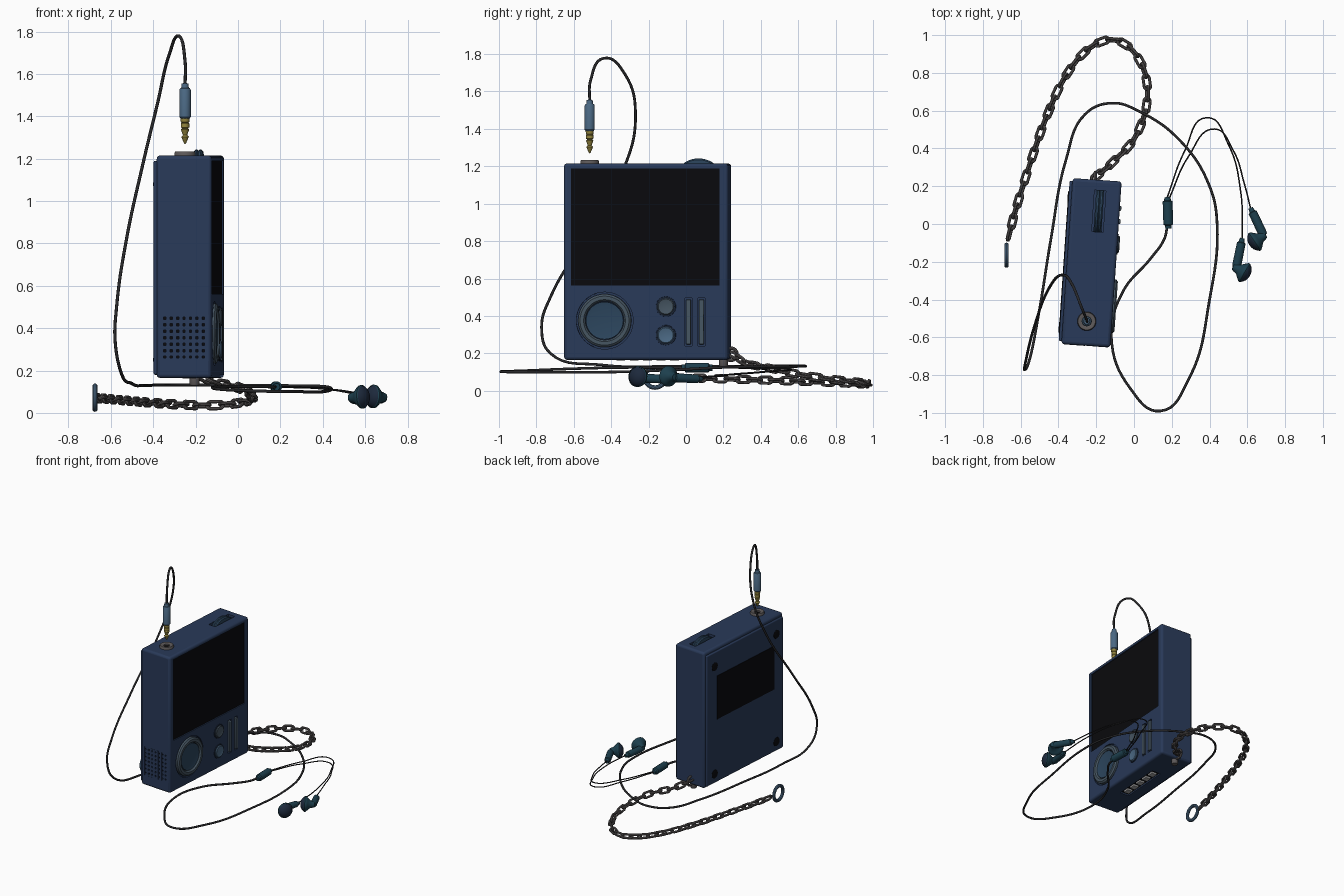
import bpy, bmesh
from math import pi, cos, sin, radians
from mathutils import Vector, Matrix

T, R = Matrix.Translation, Matrix.Rotation
# local device frame: x = thickness (screen on +x), y = width, z = height
M = T((-0.23, -0.205, 0)) @ R(radians(-3.9), 4, 'Z')
FACE_X = R(pi / 2, 4, 'Y')

def mat(name, col):
    m = bpy.data.materials.new(name)
    m.diffuse_color = (*col, 1)
    return m

NAVY = mat("navy", (0.022, 0.042, 0.10))
DARK = mat("dark_navy", (0.012, 0.022, 0.045))
BLACK = mat("black", (0.003, 0.003, 0.004))
BLUE = mat("steel_blue", (0.07, 0.14, 0.23))
DIAL = mat("dial_blue", (0.025, 0.06, 0.11))
SLATE = mat("slate", (0.06, 0.09, 0.12))
TEAL = mat("teal", (0.012, 0.05, 0.075))
GOLD = mat("gold", (0.30, 0.24, 0.05))
METAL = mat("chain_metal", (0.11, 0.10, 0.10))
PIN = mat("pin_metal", (0.4, 0.4, 0.4))
CORD = mat("cord", (0.02, 0.02, 0.022))

def add(name, bm, m, mx=Matrix()):
    bmesh.ops.recalc_face_normals(bm, faces=bm.faces)
    me = bpy.data.meshes.new(name)
    bm.to_mesh(me)
    bm.free()
    ob = bpy.data.objects.new(name, me)
    ob.matrix_world = mx
    bpy.context.collection.objects.link(ob)
    if m:
        me.materials.append(m)
    return ob

def box(name, lo, hi, m, bevel=0.0):
    lo, hi = Vector(lo), Vector(hi)
    bm = bmesh.new()
    bmesh.ops.create_cube(bm, size=1, matrix=T((lo + hi) / 2) @ Matrix.Diagonal((*(hi - lo), 1)))
    ob = add(name, bm, m, M)
    if bevel:
        b = ob.modifiers.new("bevel", 'BEVEL')
        b.width, b.segments = bevel, 3
    return ob

def lathe(name, prof, m, mx, n=32, closed=False):
    """Turn (radius, height) points about z."""
    bm = bmesh.new()
    vs = [bm.verts.new((r, 0, h)) for r, h in prof]
    es = [bm.edges.new(p) for p in zip(vs, vs[1:])]
    if closed:
        es.append(bm.edges.new((vs[-1], vs[0])))
    bmesh.ops.spin(bm, geom=vs + es, cent=(0, 0, 0), axis=(0, 0, 1), angle=2 * pi, steps=n)
    bmesh.ops.remove_doubles(bm, verts=bm.verts, dist=1e-5)
    return add(name, bm, m, mx)

def circle(r, h, n=10, c=0.0):
    return [(c + r * cos(2 * pi * i / n), h + r * sin(2 * pi * i / n)) for i in range(n)]

def cord(name, pts, r, m=CORD):
    cu = bpy.data.curves.new(name, 'CURVE')
    cu.dimensions, cu.bevel_depth, cu.bevel_resolution = '3D', r, 2
    cu.resolution_u, cu.use_fill_caps = 8, True
    sp = cu.splines.new('BEZIER')
    sp.bezier_points.add(len(pts) - 1)
    for b, p in zip(sp.bezier_points, pts):
        b.co, b.handle_left_type, b.handle_right_type = p, 'AUTO', 'AUTO'
    cu.materials.append(m)
    bpy.context.collection.objects.link(bpy.data.objects.new(name, cu))

# body shell and recesses
body = box("body_shell", (-0.125, -0.44, 0.165), (0.135, 0.44, 1.215), NAVY, 0.016)
box("back_plate", (-0.14, -0.425, 0.18), (-0.12, 0.425, 1.19), NAVY, 0.007)
disc = [(0, -0.02), (0.152, -0.02), (0.152, 0.05), (0, 0.05)]
cutters = [
    box("cut_screen", (0.12, -0.402, 0.562), (0.2, 0.395, 1.188), None),
    box("cut_thumbwheel", (-0.005, 0.165, 1.15), (0.055, 0.385, 1.3), None),
    box("cut_speaker", (-0.105, -0.5, 0.245), (0.115, -0.43, 0.465), None),
    box("cut_contacts", (-0.035, -0.19, 0.1), (0.035, 0.19, 0.178), None),
    lathe("cut_dial", disc, None, M @ T((0.14, -0.221, 0.375)) @ FACE_X, 48)]
for u in (0.228, 0.298):
    cutters.append(box("cut_slider", (0.122, u - 0.019, 0.24), (0.2, u + 0.019, 0.495), None))
for c in cutters:
    b = body.modifiers.new("cut", 'BOOLEAN')
    b.object, b.operation, b.solver = c, 'DIFFERENCE', 'EXACT'
    c.hide_render = True
    c.hide_viewport = True

# front panel: screen, dial, buttons, slider bars
box("screen", (0.115, -0.402, 0.562), (0.127, 0.395, 1.188), BLACK)
dial = M @ T((0.12, -0.221, 0.375)) @ FACE_X
lathe("dial_ring", [(0.103, 0), (0.103, 0.02), (0.112, 0.031), (0.131, 0.031),
                    (0.142, 0.022), (0.142, 0)], SLATE, dial, 48)
lathe("dial_centre", [(0, 0.015), (0.08, 0.018), (0.1, 0.022), (0.1, 0)], DIAL, dial, 48)
for z, m in ((0.45, SLATE), (0.297, BLUE)):
    p = M @ T((0.13, 0.107, z)) @ FACE_X
    lathe("button", [(0, 0.012), (0.03, 0.014), (0.04, 0.017), (0.045, 0.012), (0.045, 0)], m, p)
    lathe("button_rim", [(0.046, 0), (0.046, 0.009), (0.053, 0.009), (0.055, 0)], DARK, p)
for u in (0.228, 0.298):
    box("slider_bar", (0.118, u - 0.013, 0.248), (0.143, u + 0.013, 0.487), SLATE, 0.005)

# speaker grille: dark backing with crossing bars
box("speaker_back", (-0.105, -0.431, 0.245), (0.115, -0.426, 0.465), BLACK)
for i in range(8):
    a = i * 0.0305
    box("speaker_bar", (-0.111 + a, -0.441, 0.245), (-0.092 + a, -0.428, 0.465), NAVY)
    box("speaker_bar", (-0.105, -0.439, 0.239 + a), (0.115, -0.428, 0.258 + a), NAVY)

# top thumbwheel and socket
lathe("thumbwheel", [(0, -0.021), (0.128, -0.021), (0.135, -0.014), (0.135, -0.005), (0.130, 0),
                     (0.135, 0.005), (0.135, 0.014), (0.128, 0.021), (0, 0.021)],
      DIAL, M @ T((0.025, 0.275, 1.107)) @ FACE_X, 48)
lathe("socket", [(0.021, 1.2), (0.021, 1.228), (0.034, 1.233), (0.046, 1.233), (0.05, 1.226),
                 (0.05, 1.2)], METAL, T((-0.25, -0.515, 0)))
lathe("socket_hole", [(0, 1.218), (0.022, 1.218)], BLACK, T((-0.25, -0.515, 0)))

# back label and screws
box("back_label", (-0.143, -0.325, 0.665), (-0.13, 0.315, 1.0), BLACK)
for u in (-0.35, 0.34):
    for z in (0.25, 1.08):
        p = M @ T((-0.139, u, z)) @ FACE_X
        lathe("screw", [(0, -0.006), (0.024, -0.006), (0.032, -0.003), (0.034, 0.004)], BLACK, p, 24)

# bottom contacts
box("contact_bed", (-0.035, -0.19, 0.176), (0.035, 0.19, 0.18), BLACK)
for i in range(5):
    u = (i - 2) * 0.072
    box("contact", (-0.022, u - 0.024, 0.162), (0.022, u + 0.024, 0.178), PIN, 0.004)

# plug: gold pin and blue handle
plug = T((-0.25, -0.515, 0))
lathe("plug_pin", [(0, 1.268), (0.006, 1.275), (0.018, 1.303), (0.010, 1.311), (0.020, 1.338),
                   (0.013, 1.343), (0.020, 1.348), (0.020, 1.366), (0.017, 1.369), (0.02, 1.372),
                   (0.022, 1.395)], GOLD, plug, 24)
lathe("plug_handle", [(0, 1.39), (0.022, 1.39), (0.027, 1.396), (0.027, 1.525), (0.023, 1.532),
                      (0.018, 1.534), (0.016, 1.555), (0, 1.557)], BLUE, plug, 24)

# main cable
cord("main_cable", [(-0.25, -0.515, 1.54), (-0.25, -0.51, 1.66), (-0.278, -0.44, 1.778),
    (-0.325, -0.325, 1.69), (-0.38, -0.27, 1.46), (-0.45, -0.34, 1.17), (-0.53, -0.55, 0.8),
    (-0.573, -0.725, 0.5), (-0.58, -0.772, 0.34), (-0.555, -0.725, 0.2), (-0.50, -0.45, 0.138),
    (-0.44, -0.08, 0.13), (-0.36, 0.34, 0.132), (-0.26, 0.58, 0.132), (-0.12, 0.64, 0.132),
    (0.03, 0.595, 0.13), (0.25, 0.435, 0.128), (0.4, 0.2, 0.125), (0.44, 0.0, 0.115),
    (0.40, -0.4, 0.1), (0.29, -0.82, 0.1), (0.14, -0.99, 0.102), (-0.02, -0.87, 0.107),
    (-0.12, -0.6, 0.118), (-0.06, -0.36, 0.124), (0.09, -0.18, 0.124), (0.16, -0.08, 0.123),
    (0.177, -0.01, 0.123)], 0.0075)

def along(a, b):
    a, b = Vector(a), Vector(b)
    return T(a) @ (b - a).to_track_quat('Z', 'Y').to_matrix().to_4x4()

# splitter and earbud wires
lathe("splitter", [(0, -0.01), (0.016, -0.01), (0.018, 0.008), (0.026, 0.012), (0.026, 0.135),
                   (0.018, 0.14), (0.016, 0.157), (0, 0.157)], TEAL,
      along((0.182, -0.015, 0.123), (0.177, 0.14, 0.123)), 24)
cord("bud_wire", [(0.172, 0.13, 0.123), (0.27, 0.39, 0.12), (0.385, 0.563, 0.115),
                  (0.5, 0.42, 0.1), (0.565, 0.17, 0.08), (0.573, -0.08, 0.063)], 0.004)
cord("bud_wire", [(0.184, 0.13, 0.123), (0.29, 0.36, 0.12), (0.425, 0.503, 0.112),
                  (0.525, 0.39, 0.1), (0.585, 0.21, 0.085), (0.618, 0.08, 0.068)], 0.004)

# earbuds: stem plus turned bud
STEM = [(0, 0), (0.012, 0), (0.016, 0.022), (0.023, 0.026), (0.024, 0.14), (0.021, 0.158), (0, 0.165)]
BUD = [(0, -0.018), (0.018, -0.015), (0.024, 0), (0.027, 0.015), (0.045, 0.034), (0.055, 0.046),
       (0.056, 0.055), (0.052, 0.06)]
MESH = [(0.051, 0.058), (0.045, 0.068), (0.03, 0.079), (0.014, 0.084), (0, 0.085)]
for s0, s1, b0, b1 in (
        ((0.573, -0.075, 0.06), (0.54, -0.24, 0.068), (0.54, -0.232, 0.072), (0.61, -0.272, 0.078)),
        ((0.617, 0.085, 0.062), (0.688, -0.065, 0.07), (0.682, -0.065, 0.074), (0.612, -0.112, 0.08))):
    lathe("bud_stem", STEM, TEAL, along(s0, s1), 24)
    lathe("bud_shell", BUD, TEAL, along(b0, b1))
    lathe("bud_mesh", MESH, DARK, along(b0, b1))

# chain link: round wire swept around an oval
def link_mesh(half=0.021, rad=0.018, wire=0.0085, n=16, k=8):
    bm = bmesh.new()
    rings = []
    for i in range(n):
        a = 2 * pi * (i + 0.5) / n
        d = Vector((cos(a), sin(a), 0))
        c = d * rad + Vector((half if d.x > 0 else -half, 0, 0))
        rings.append([bm.verts.new(c + wire * (d * cos(2 * pi * j / k) + Vector((0, 0, sin(2 * pi * j / k)))))
                      for j in range(k)])
    for i in range(n):
        p, q = rings[i], rings[(i + 1) % n]
        for j in range(k):
            bm.faces.new((p[j], q[j], q[(j + 1) % k], p[(j + 1) % k]))
    return bm

path = [Vector(p) for p in ((-0.195, 0.255, 0.19), (-0.11, 0.33, 0.145), (0.0, 0.45, 0.12),
    (0.065, 0.62, 0.085), (0.06, 0.79, 0.06), (-0.01, 0.92, 0.045), (-0.12, 0.975, 0.036),
    (-0.25, 0.92, 0.038), (-0.37, 0.77, 0.045), (-0.47, 0.55, 0.053), (-0.55, 0.32, 0.06),
    (-0.625, 0.08, 0.067), (-0.672, -0.1, 0.07))]
dense = []
ext = [2 * path[0] - path[1]] + path + [2 * path[-1] - path[-2]]
for a, b, c, d in zip(ext, ext[1:], ext[2:], ext[3:]):
    for t in (i / 20 for i in range(20)):
        dense.append(0.5 * (2 * b + (c - a) * t + (2 * a - 5 * b + 4 * c - d) * t**2 + (3 * b - a - 3 * c + d) * t**3))
first, gone, pitch, count = None, 0.0, 0.061, 0
for p, q in zip(dense, dense[1:]):
    gone += (q - p).length
    if gone >= count * pitch:
        mx = T(p) @ (q - p).to_track_quat('X', 'Z').to_matrix().to_4x4() @ R(radians(20 + 90 * (count % 2)), 4, 'X')
        if first is None:
            first = add("chain_link", link_mesh(), METAL, mx)
        else:
            ob = bpy.data.objects.new("chain_link", first.data)
            ob.matrix_world = mx
            bpy.context.collection.objects.link(ob)
        count += 1

# chain anchor and end ring
lathe("chain_anchor", circle(0.009, 0, 8, 0.033), METAL, T((-0.205, 0.24, 0.195)) @ FACE_X, 24, True)
lathe("anchor_post", [(0, 0.13), (0.02, 0.13), (0.024, 0.137), (0.024, 0.17)], METAL, T((-0.205, 0.2, 0)), 20)
lathe("end_ring", circle(0.012, 0, 10, 0.055), BLUE, T((-0.675, -0.165, 0.072)) @ FACE_X, 32, True)

# smooth shading with sharp edges kept
bpy.ops.object.select_all(action='DESELECT')
for ob in bpy.context.scene.objects:
    if ob.type == 'MESH' and not ob.hide_render:
        ob.select_set(True)
        bpy.context.view_layer.objects.active = ob
bpy.ops.object.shade_smooth_by_angle(angle=radians(35))
